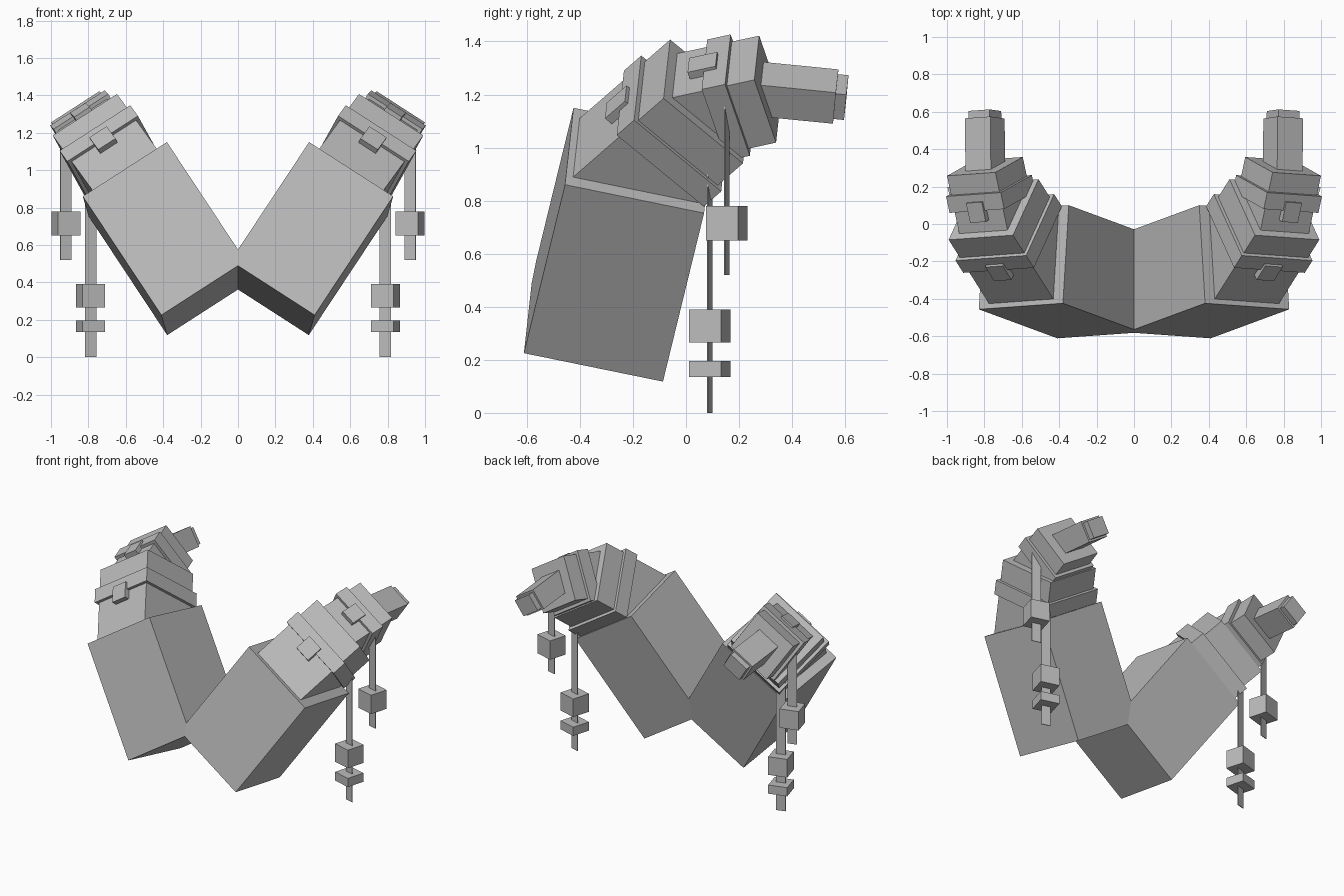
import bpy, bmesh
from math import radians
from mathutils import Matrix, Vector

cube = bpy.data.objects.get("Cube")
if cube:
    bpy.data.objects.remove(cube, do_unlink=True)

grey = bpy.data.materials.new("plain_grey")
grey.use_nodes = True
GREY = (0.5, 0.5, 0.5, 1)
grey.diffuse_color = GREY
grey.node_tree.nodes["Principled BSDF"].inputs["Base Color"].default_value = GREY


def box(name, low, high, frame, cut=False):
    """Box from low to high in the given frame, mirrored to the other side."""
    bm = bmesh.new()
    bmesh.ops.create_cube(bm, size=1)
    low, high = Vector(low), Vector(high)
    size = high - low
    place = Matrix.Translation((low + high) / 2) @ Matrix.Diagonal((*size, 1))
    bm.transform(frame @ place)
    if cut:
        geom = bm.verts[:] + bm.edges[:] + bm.faces[:]
        bmesh.ops.bisect_plane(bm, geom=geom, plane_co=(0, 0, 0),
                               plane_no=(1, 0, 0), clear_inner=True)
    mesh = bpy.data.meshes.new(name)
    bm.to_mesh(mesh)
    bm.free()
    mesh.materials.append(grey)
    obj = bpy.data.objects.new(name, mesh)
    bpy.context.collection.objects.link(obj)
    mirror = obj.modifiers.new("mirror", 'MIRROR')
    mirror.use_axis[0] = True
    mirror.merge_threshold = 0.001
    return obj


# Frame of the leaning arm: x outward, y backward, z along the arm
along = Vector((0.42, 0.155, 0.635)).normalized()
back = Vector((-0.056, 0.98, -0.196))
back = (back - along * back.dot(along)).normalized()
out = back.cross(along)
arm = Matrix((out, back, along)).transposed().to_4x4()
arm.translation = (0.185, -0.595, 0.37)


def joint(y, z, angle):
    """Frame at the front top edge of a curled segment."""
    return arm @ Matrix.Translation((0, y, z)) @ Matrix.Rotation(radians(-angle), 4, 'X')


def segment(name, frame, width, depth, start, end, grow=0):
    half = width / 2 + grow
    box(name, (-half, -grow, start), (half, depth + grow, end), frame)


# Large base block, meeting its mirror image in the middle
box("base_block", (-0.268, 0, 0), (0.268, 0.536, 0.777), arm, cut=True)

# Curled segments, each with a raised band and a small front plate
middle = joint(0.289, 1.204, 31.5)
segment("middle_segment", middle, 0.41, 0.41, -0.52, 0)
segment("middle_band", middle, 0.41, 0.41, -0.236, -0.14, 0.02)
box("middle_front_plate", (-0.055, -0.035, -0.30), (0.055, 0.05, -0.19), middle)

upper = joint(0.609, 1.334, 62)
segment("upper_segment", upper, 0.308, 0.29, -0.36, 0)
segment("upper_band", upper, 0.308, 0.29, -0.20, -0.108, 0.02)
box("upper_front_plate", (-0.05, -0.032, -0.26), (0.05, 0.05, -0.15), upper)

# Tip with a smaller end cap
tip = joint(0.925, 1.304, 83)
segment("tip", tip, 0.162, 0.14, -0.36, 0)
segment("tip_cap", tip, 0.162, 0.14, -0.02, 0.04, -0.013)


# Hanging straps threaded through weights
def pendant(name, x, y, bottom, top, weights):
    frame = Matrix.Translation((x, y, 0)) @ Matrix.Rotation(radians(-16), 4, 'Z')
    box(name + "_strap", (-0.031, -0.002, bottom), (0.031, 0.002, top), frame)
    for i, (low, high) in enumerate(weights):
        box(f"{name}_weight_{i + 1}", (-0.063, -0.063, low), (0.063, 0.063, high), frame)


pendant("inner_pendant", 0.788, 0.089, 0, 0.9, [(0.135, 0.195), (0.265, 0.39)])
pendant("outer_pendant", 0.92, 0.153, 0.52, 1.18, [(0.65, 0.78)])
